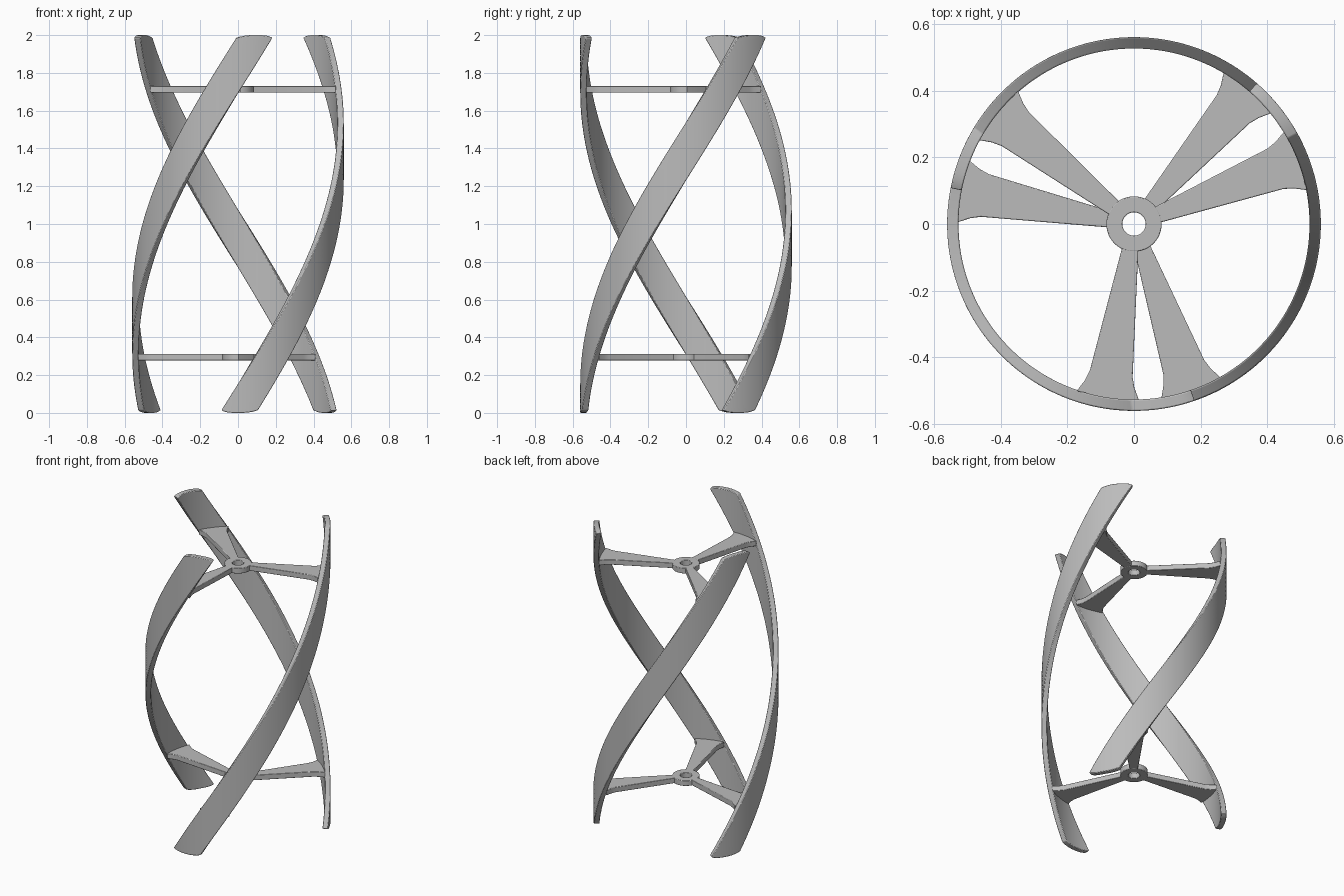
import bpy, bmesh
from math import sin, cos, pi, radians

cube = bpy.data.objects.get("Cube")
if cube:
    bpy.data.objects.remove(cube, do_unlink=True)

grey = bpy.data.materials.new("plain grey")
grey.use_nodes = True
COLOUR = (0.5, 0.5, 0.5, 1)
grey.diffuse_color = COLOUR
grey.node_tree.nodes["Principled BSDF"].inputs["Base Color"].default_value = COLOUR

OUTER, INNER = 0.56, 0.526      # blade shell radii
HALF_WIDTH = radians(10)        # half the angle a blade covers
START, TWIST = radians(-90), radians(130)
HEIGHT = 2.0


def finish(bm, name, bevel=0.004):
    """Turn a bmesh into a smooth-shaded object with softened edges."""
    bmesh.ops.recalc_face_normals(bm, faces=bm.faces)
    mesh = bpy.data.meshes.new(name)
    bm.to_mesh(mesh)
    bm.free()
    mesh.materials.append(grey)
    obj = bpy.data.objects.new(name, mesh)
    bpy.context.collection.objects.link(obj)
    mod = obj.modifiers.new("soft edges", 'BEVEL')
    mod.width = bevel
    mod.segments = 2
    mod.limit_method = 'ANGLE'
    mod.angle_limit = radians(40)
    bpy.ops.object.select_all(action='DESELECT')
    obj.select_set(True)
    bpy.context.view_layer.objects.active = obj
    bpy.ops.object.shade_smooth_by_angle(angle=radians(35))
    return obj


def add_blade(name, turn):
    """Helical strip: a curved rectangle swept upward while it turns."""
    rows, cols = 64, 10
    bm = bmesh.new()
    rings = []
    for i in range(rows + 1):
        t = i / rows
        ring = []
        for r, order in ((OUTER, range(cols + 1)), (INNER, range(cols, -1, -1))):
            for j in order:
                s = 2 * j / cols - 1
                # both ends are gently rounded across the width
                crown = 0.014 * abs(s) ** 3
                z = crown + t * (HEIGHT - 2 * crown)
                a = turn + START + TWIST * z / HEIGHT + s * HALF_WIDTH
                ring.append(bm.verts.new((r * cos(a), r * sin(a), z)))
        rings.append(ring)
    n = len(rings[0])
    for low, high in zip(rings, rings[1:]):
        for k in range(n):
            bm.faces.new((low[k], low[(k + 1) % n], high[(k + 1) % n], high[k]))
    # end caps as strips between the outer and inner curves
    for ring in (rings[0], rings[-1]):
        for j in range(cols):
            bm.faces.new((ring[j], ring[j + 1], ring[n - 2 - j], ring[n - 1 - j]))
    return finish(bm, name)


def extrude_up(bm, faces, thickness):
    new = bmesh.ops.extrude_face_region(bm, geom=faces)["geom"]
    verts = [v for v in new if isinstance(v, bmesh.types.BMVert)]
    bmesh.ops.translate(bm, verts=verts, vec=(0, 0, thickness))


def add_arm(name, angle, z, thickness):
    """Flat strut that widens outward and flares where it meets the blade."""
    side = [(0.07, 0.024), (0.455, 0.065), (0.485, 0.075), (0.52, 0.094)]
    outline = [(u, -v) for u, v in side] + [(0.535, 0)] + [(u, v) for u, v in reversed(side)]
    bm = bmesh.new()
    c, s = cos(angle), sin(angle)
    face = bm.faces.new([bm.verts.new((u * c - v * s, u * s + v * c, z - thickness / 2))
                         for u, v in outline])
    extrude_up(bm, [face], thickness)
    return finish(bm, name, 0.003)


def add_hub(name, z, thickness, outer=0.083, inner=0.035, sides=48):
    """Flat ring with a shaft hole."""
    bm = bmesh.new()
    loops = [[bm.verts.new((r * cos(2 * pi * k / sides), r * sin(2 * pi * k / sides),
                            z - thickness / 2)) for k in range(sides)]
             for r in (inner, outer)]
    faces = []
    for k in range(sides):
        m = (k + 1) % sides
        faces.append(bm.faces.new((loops[0][k], loops[0][m], loops[1][m], loops[1][k])))
    extrude_up(bm, faces, thickness)
    return finish(bm, name, 0.003)


# three blades, evenly spaced
for i in range(3):
    add_blade(f"blade_{i + 1}", i * 2 * pi / 3)

# upper and lower spiders: a hub with one arm to each blade
for level, z in (("lower", 0.295), ("upper", 1.713)):
    add_hub(f"{level}_hub", z, 0.036)
    for i in range(3):
        angle = START + TWIST * z / HEIGHT + i * 2 * pi / 3
        add_arm(f"{level}_arm_{i + 1}", angle, z, 0.035)
